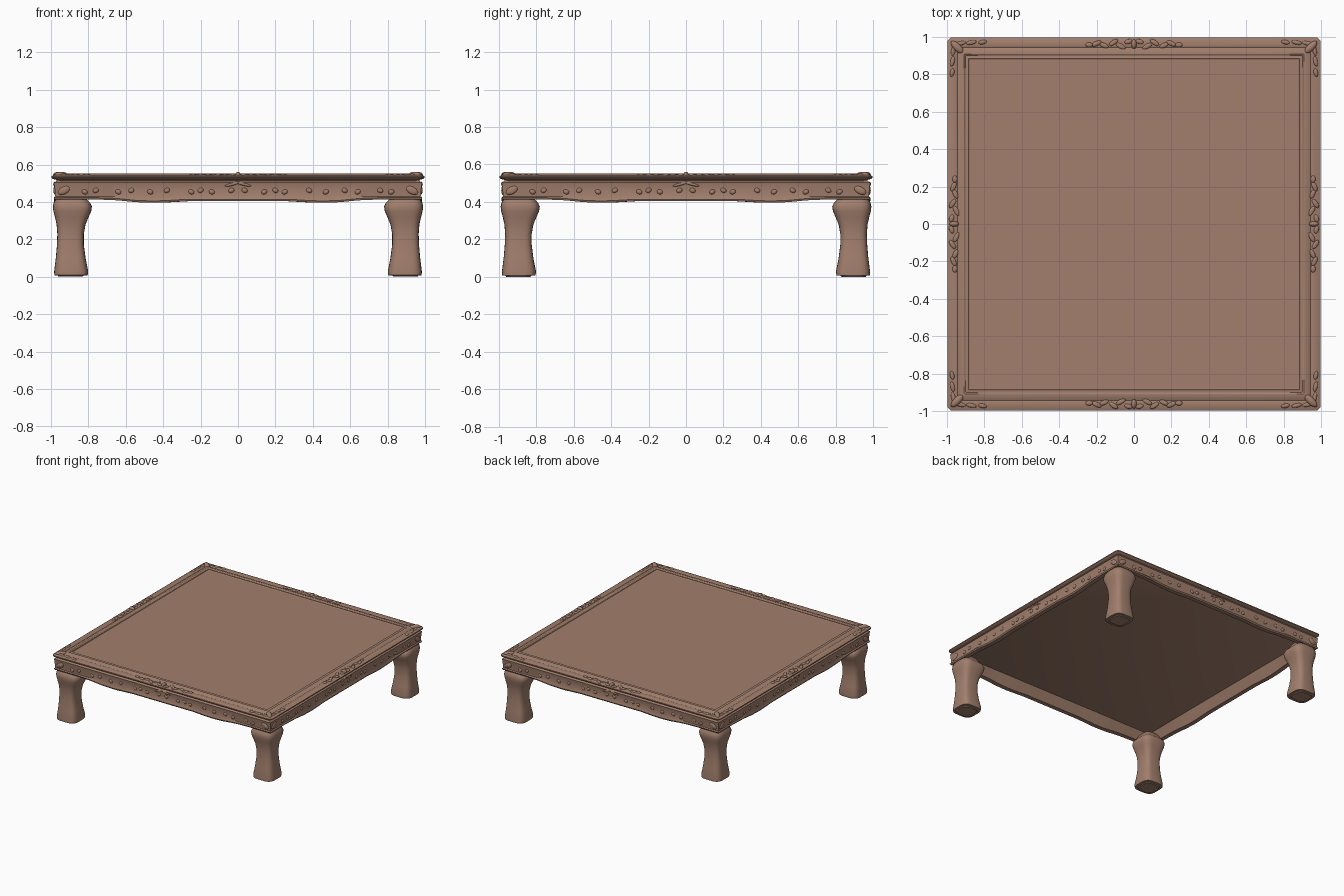
import bpy, bmesh, math
from mathutils import Matrix, Vector

if "Cube" in bpy.data.objects:
    bpy.data.objects.remove(bpy.data.objects["Cube"])

wood = bpy.data.materials.new("carved brown wood")
wood.diffuse_color = (0.36, 0.212, 0.152, 1)
wood.use_nodes = True
wood.node_tree.nodes["Principled BSDF"].inputs["Base Color"].default_value = wood.diffuse_color


def finish(bm, name, angle=35):
    bmesh.ops.recalc_face_normals(bm, faces=bm.faces)
    me = bpy.data.meshes.new(name)
    bm.to_mesh(me)
    bm.free()
    ob = bpy.data.objects.new(name, me)
    bpy.context.collection.objects.link(ob)
    me.materials.append(wood)
    bpy.ops.object.select_all(action='DESELECT')
    ob.select_set(True)
    bpy.context.view_layer.objects.active = ob
    bpy.ops.object.shade_smooth_by_angle(angle=math.radians(angle))
    return ob


def loft(bm, rings, caps=True):
    vs = [[bm.verts.new(p) for p in r] for r in rings]
    n = len(vs[0])
    for a, b in zip(vs, vs[1:]):
        for i in range(n):
            bm.faces.new((a[i], a[(i + 1) % n], b[(i + 1) % n], b[i]))
    if caps:
        bm.faces.new(vs[0][::-1])
        bm.faces.new(vs[-1])


def square(d, z, cut=0.012):
    c = d - cut
    return [(c, -d, z), (d, -c, z), (d, c, z), (c, d, z),
            (-c, d, z), (-d, c, z), (-d, -c, z), (-c, -d, z)]


# Table top: moulded frame around a flat panel, as nested square rings
bm = bmesh.new()
profile = [(0.91, 0.48), (0.965, 0.505), (0.972, 0.518), (0.99, 0.523), (0.997, 0.53),
           (0.997, 0.537), (0.985, 0.543), (0.955, 0.545), (0.945, 0.541), (0.938, 0.545),
           (0.925, 0.552), (0.908, 0.552), (0.90, 0.545), (0.893, 0.545), (0.886, 0.549),
           (0.88, 0.544)]
loft(bm, [square(d, z, 0.018 if d > 0.96 else 0.002) for d, z in profile])
finish(bm, "table_top", 30)


# Apron: wavy lower edge, same on all four sides, mitred at the corners
def lower_edge(t):
    t = abs(t)
    pts = [(0, .404), (.28, .404), (.38, .398), (.46, .395), (.56, .399), (.66, .409), (.8, .414), (1, .414)]
    for (a, za), (b, zb) in zip(pts, pts[1:]):
        if t <= b:
            u = (t - a) / (b - a)
            return za + (zb - za) * u
    return pts[-1][1]


bm = bmesh.new()
N = 50
for k in range(4):
    rot = Matrix.Rotation(k * math.pi / 2, 3, 'Z')
    rows = []
    for i in range(N + 1):
        t = -1 + 2 * i / N
        zb = lower_edge(t)
        sec = [(.955, .525), (.970, .512), (.984, .503), (.981, .49), (.977, .43),
               (.985, zb + .010), (.980, zb), (.945, zb), (.905, .485)]
        rows.append([bm.verts.new(rot @ Vector((t * d, -d, z))) for d, z in sec])
    for a, b in zip(rows, rows[1:]):
        for j in range(len(a) - 1):
            bm.faces.new((a[j], b[j], b[j + 1], a[j + 1]))
bmesh.ops.remove_doubles(bm, verts=bm.verts, dist=0.0005)
finish(bm, "apron")

# Legs: rounded-square section, swollen knee, narrow ankle, flared foot
leg_shape = [(0.0, .960, .83), (0.006, .964, .825), (0.008, .982, .804), (.03, .983, .801),
             (.10, .974, .815), (.17, .968, .824), (.23, .966, .824), (.28, .970, .815),
             (.32, .979, .798), (.35, .987, .785), (.375, .990, .781), (.395, .986, .790),
             (.41, .977, .805), (.45, .96, .83)]
for sx, sy, name in [(-1, -1, "front_left_leg"), (1, -1, "front_right_leg"),
                     (-1, 1, "back_left_leg"), (1, 1, "back_right_leg")]:
    bm = bmesh.new()
    rings = []
    for z, out, inn in leg_shape:
        c, r = (out + inn) / 2, (out - inn) / 2
        ring = []
        for i in range(32):
            a = 2 * math.pi * i / 32
            p = [math.copysign(abs(f) ** 0.55, f) for f in (math.cos(a), math.sin(a))]
            ring.append((sx * (c + r * p[0]), sy * (c + r * p[1]), z))
        rings.append(ring)
    loft(bm, rings)
    finish(bm, name, 40)


# Carvings: flattened beads, set per side by position and turn
def bead(bm, m, x, y, z, size, turn=0, axis='Z'):
    mat = m @ Matrix.Translation((x, y, z)) @ Matrix.Rotation(turn, 4, axis) @ Matrix.Diagonal((*size, 1))
    bmesh.ops.create_uvsphere(bm, u_segments=12, v_segments=8, radius=1, matrix=mat)


apron_bm, rim_bm, corner_bm = bmesh.new(), bmesh.new(), bmesh.new()
flowers = [.035, .14, .20, .25, .38, .47, .57, .64, .76, .82]
scrolls = [(.03, .975, .022, .3), (.07, .950, .030, -.5), (.11, .970, .028, .6),
           (.16, .955, .026, -.4), (.20, .965, .028, .4), (.24, .958, .020, 0)]
for k in range(4):
    m = Matrix.Rotation(k * math.pi / 2, 4, 'Z')
    for s in (-1, 1):
        # Flowers and leaves along the apron
        for i, x in enumerate(flowers):
            z = .458 + .004 * (-1) ** i
            bead(apron_bm, m, s * x, -.977, z, (.017, .009, .013), s * .4 * (-1) ** i, 'Y')
        bead(apron_bm, m, s * .03, -.979, .495, (.045, .009, .008), s * .25, 'Y')
        bead(apron_bm, m, s * .93, -.978, .462, (.035, .009, .02), s * .5, 'Y')
        # Scrolls at the middle of each rim
        for x, y, r, turn in scrolls:
            bead(rim_bm, m, s * x, -y, .543, (r, .013, .008), s * turn)
        # Leaves running out from each corner
        for x, y, r in [(.93, .965, .035), (.87, .970, .03), (.81, .972, .025)]:
            bead(corner_bm, m, s * x, -y, .541, (r, .012, .010), s * .2)
    bead(rim_bm, m, 0, -.962, .543, (.014, .026, .018))
    bead(corner_bm, m, .945, -.945, .545, (.045, .02, .016), -math.pi / 4)
finish(apron_bm, "apron_carvings", 60)
finish(rim_bm, "rim_scrolls", 60)
finish(corner_bm, "corner_leaves", 60)
